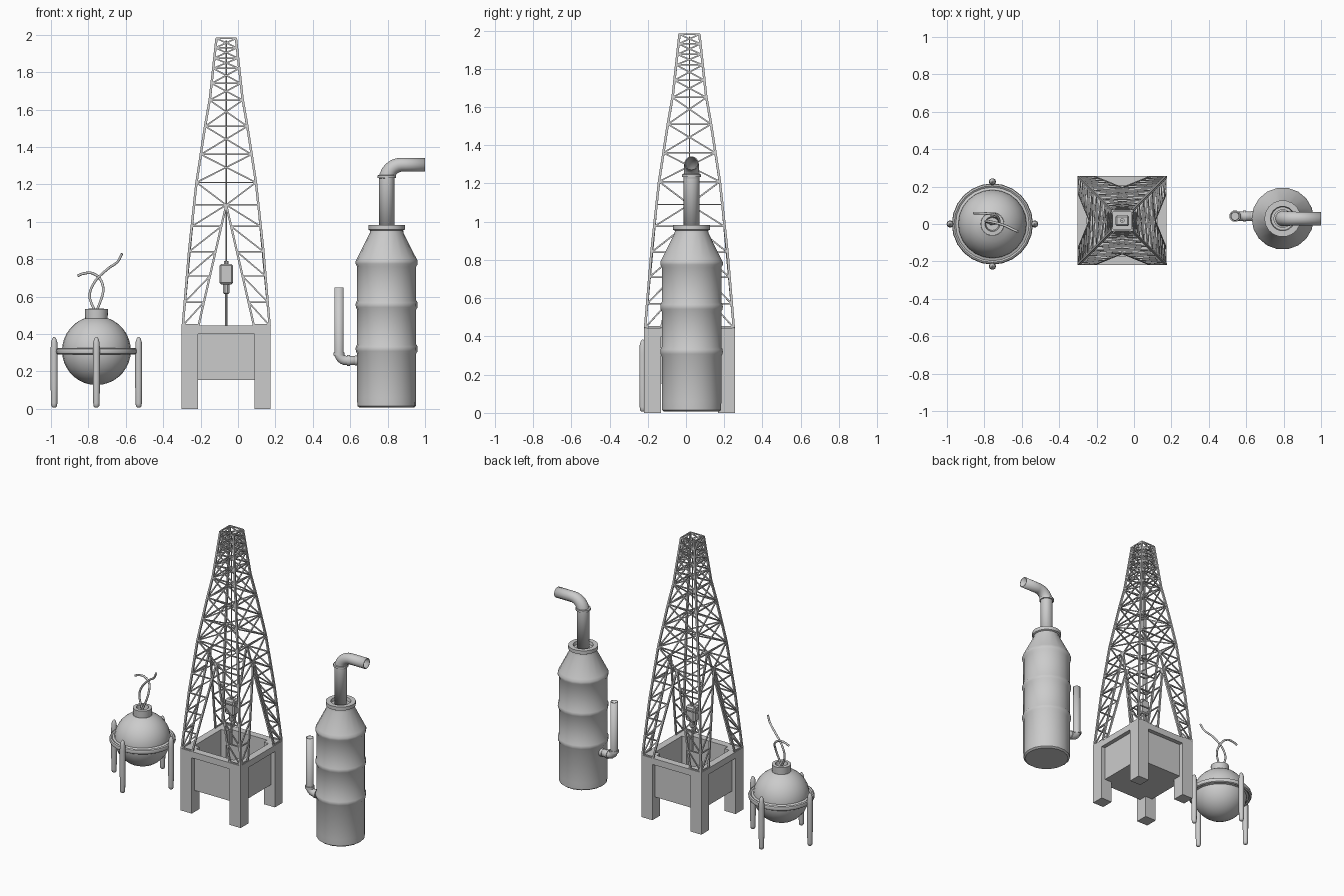
import bpy, bmesh, math
from mathutils import Vector

if "Cube" in bpy.data.objects:
    bpy.data.objects.remove(bpy.data.objects["Cube"])

def finish(name, bm, smooth=None):
    bmesh.ops.recalc_face_normals(bm, faces=bm.faces)
    me = bpy.data.meshes.new(name)
    bm.to_mesh(me)
    bm.free()
    ob = bpy.data.objects.new(name, me)
    bpy.context.collection.objects.link(ob)
    if smooth:
        bpy.ops.object.select_all(action='DESELECT')
        ob.select_set(True)
        bpy.context.view_layer.objects.active = ob
        bpy.ops.object.shade_smooth_by_angle(angle=math.radians(smooth))
    return ob

def box(bm, x0, x1, y0, y1, z0, z1):
    vs = bmesh.ops.create_cube(bm, size=1)["verts"]
    for v in vs:
        v.co = Vector((x1 if v.co.x > 0 else x0, y1 if v.co.y > 0 else y0, z1 if v.co.z > 0 else z0))

def tube(bm, pts, r, n=6, cap=True):
    """Sweep an n-sided ring along points; r is a number or one radius per point."""
    pts = [Vector(p) for p in pts]
    rs = r if isinstance(r, (list, tuple)) else [r] * len(pts)
    up, rings = None, []
    for i, p in enumerate(pts):
        a, b = pts[max(i - 1, 0)], pts[min(i + 1, len(pts) - 1)]
        t = (b - a).normalized() if (b - a).length > 1e-6 else Vector((0, 0, 1))
        if up is None:
            up = Vector((0, 1, 0)) if abs(t.y) < 0.8 else Vector((1, 0, 0))
        u = (up - t * up.dot(t)).normalized()
        w, up = t.cross(u), u
        rings.append([bm.verts.new(p + rs[i] * (u * math.cos(k) + w * math.sin(k)))
                      for k in (2 * math.pi * (j + .5) / n for j in range(n))])
    for A, B in zip(rings, rings[1:]):
        for j in range(n):
            bm.faces.new((A[j], A[(j + 1) % n], B[(j + 1) % n], B[j]))
    if cap:
        bm.faces.new(rings[0])
        bm.faces.new(rings[-1])

def lathe(name, prof, cx, cy, n, smooth=35):
    """Revolve (radius, z) points; closes poles where the radius is zero."""
    bm = bmesh.new()
    vs = [bm.verts.new((cx + r, cy, z)) for r, z in prof]
    es = [bm.edges.new(e) for e in zip(vs, vs[1:])]
    bmesh.ops.spin(bm, geom=vs + es, cent=(cx, cy, 0), axis=(0, 0, 1),
                   angle=2 * math.pi, steps=n, use_merge=True)
    bmesh.ops.remove_doubles(bm, verts=bm.verts, dist=1e-5)
    return finish(name, bm, smooth)

def arc(cx, cz, r, a0, a1, y, n=6):
    return [(cx + r * math.cos(a), y, cz + r * math.sin(a))
            for a in (math.radians(a0 + (a1 - a0) * i / n) for i in range(n + 1))]

def curve_pts(P, n=8):
    """Catmull-Rom through control points."""
    P = [Vector(p) for p in P]
    Q = [2 * P[0] - P[1]] + P + [2 * P[-1] - P[-2]]
    out = []
    for i in range(1, len(Q) - 2):
        a, b, c, d = Q[i - 1:i + 3]
        for k in range(n):
            t = k / n
            out.append(.5 * (2 * b + (c - a) * t + (2 * a - 5 * b + 4 * c - d) * t * t
                             + (3 * b - a - 3 * c + d) * t ** 3))
    return out + [P[-1]]

# ---- Derrick base: corner posts, top rim, recessed open tray ----
DX, DY, H = -0.063, 0.018, 0.238
bm = bmesh.new()
L = 0.088
for sx in (-1, 1):
    for sy in (-1, 1):
        xs = sorted((DX + sx * H, DX + sx * (H - L)))
        ys = sorted((DY + sy * H, DY + sy * (H - L)))
        box(bm, *xs, *ys, 0, 0.445)
i = H - L
for s in (-1, 1):
    a, b = sorted((s * H, s * (H - 0.05)))
    box(bm, DX - i, DX + i, DY + a, DY + b, 0.40, 0.445)
    box(bm, DX + a, DX + b, DY - i, DY + i, 0.40, 0.445)
    a, b = sorted((s * (H - 0.03), s * (H - 0.05)))
    box(bm, DX - i, DX + i, DY + a, DY + b, 0.155, 0.40)
    box(bm, DX + a, DX + b, DY - i, DY + i, 0.155, 0.40)
f = H - 0.04
box(bm, DX - f, DX + f, DY - f, DY + f, 0.155, 0.172)
finish("derrick_base", bm)

# ---- Derrick lattice: four identical faces ----
WZ = [(0.445, 0.232), (0.84, 0.199), (1.21, 0.159), (1.51, 0.113), (1.66, 0.087), (1.98, 0.052)]
def width(z):
    for (z0, w0), (z1, w1) in zip(WZ, WZ[1:]):
        if z <= z1 + 1e-6:
            return w0 + (w1 - w0) * (z - z0) / (z1 - z0)
APEX = 1.09
low = [0.445, 0.57, 0.71, 0.84, 0.975, APEX]
high = [1.21, 1.36, 1.51, 1.65, 1.74, 1.82, 1.875, 1.93, 1.98]
bm = bmesh.new()
for q in range(4):
    c, s = round(math.cos(q * math.pi / 2)), round(math.sin(q * math.pi / 2))
    def P(u, z):
        x, y = u * width(z), -width(z)
        return (DX + c * x - s * y, DY + s * x + c * y, z)
    def bar(u0, z0, u1, z1, r=0.0055):
        tube(bm, [P(u0, z0), P(u1, z1)], r, 4)
    def inner(z):
        return 0.148 * (APEX - z) / (APEX - 0.445) / width(z)
    # corner chord
    tube(bm, [P(-1, z) for z, _ in WZ], 0.009, 4)
    # lower half: inverted V with zigzag webs
    for m in (-1, 1):
        bar(m * inner(0.445), 0.445, 0, APEX, 0.008)
        for z0, z1 in zip(low, low[1:]):
            bar(m, z0, m * inner(z1), z1)
            bar(m, z1, m * inner(z1), z1)
        bar(m, 0.45, m * inner(0.45), 0.45)
        bar(0, APEX, m, 1.21)
    # upper half: crossed panels
    for z in high:
        bar(-1, z, 1, z)
    for z0, z1 in zip(high, high[1:]):
        bar(-1, z0, 1, z1)
        bar(1, z0, -1, z1)
finish("derrick_lattice", bm)

# ---- Hoist: cable, travelling block and drill rod ----
bm = bmesh.new()
tube(bm, [(DX, DY, 0.77), (DX, DY, 1.97)], 0.004, 6)
tube(bm, [(DX, DY, 0.445), (DX, DY, 0.63)], 0.007, 8)
finish("hoist_cable_and_rod", bm, 40)
bm = bmesh.new()
box(bm, DX - .037, DX + .037, DY - .03, DY + .03, 0.665, 0.775)
bmesh.ops.bevel(bm, geom=bm.edges[:], offset=0.01, segments=1, affect='EDGES')
tube(bm, [(DX, DY, 0.615), (DX, DY, 0.62), (DX, DY, 0.67)], [.012, .018, .018], 8)
tube(bm, [(DX, DY, 0.77), (DX, DY, 0.79)], 0.012, 8)
finish("travelling_block", bm)

# ---- Tall tank ----
TX, TY = 0.795, 0.029
prof = [(0, .006), (.145, .006), (.157, .015), (.158, .06)]
for z in (.32, .555):
    prof += [(.158, z - .025), (.165, z - .012), (.166, z), (.165, z + .012), (.158, z + .025)]
prof += [(.158, .76), (.166, .775), (.166, .79), (.158, .805), (.09, .94), (.088, .953),
         (.098, .958), (.098, .983), (.066, .983), (.062, .962), (0, .962)]
lathe("tall_tank", prof, TX, TY, 18)

def pipe(name, path, r, n, t=0.006):
    bm = bmesh.new()
    tube(bm, path, r, n, cap=False)
    ob = finish(name, bm, 45)
    m = ob.modifiers.new("wall", 'SOLIDIFY')
    m.thickness, m.offset = t, -1
    return ob

# outlet chimney pipe bending to the right
path = [(TX, TY, .955), (TX, TY, 1.225)] + arc(TX + .08, 1.225, .08, 180, 90, TY) + [(1.0, TY, 1.305)]
pipe("outlet_pipe", path, [.042] * 4 + [.041, .04, .039, .038, .037, .037], 14)
lathe("outlet_collar", [(.038, 1.232), (.05, 1.234), (.05, 1.248), (.038, 1.25)], TX, TY, 14)

# side pipe rising on the left
SX, SY = 0.54, 0.042
path = [(0.66, SY, .258), (0.585, SY, .258)] + arc(SX + .04, .298, .04, 270, 180, SY) + [(SX, SY, .648)]
pipe("side_pipe", path, .026, 12)
bm = bmesh.new()
tube(bm, [(SX, SY, .285), (SX, SY, .302)], .031, 12)
tube(bm, [(.583, SY, .258), (.598, SY, .258)], .031, 12)
tube(bm, [(.625, SY, .258), (.66, SY, .258)], .028, 12)
finish("side_pipe_collars", bm, 40)

# ---- Spherical tank on four posts ----
BX, BY, BZ, R = -0.757, 0.0, 0.311, 0.184
prof = [(R * math.sin(a), BZ - R * math.cos(a)) for a in (math.pi * k / 18 for k in range(17))]
prof += [(.06, .483), (.062, .533), (.04, .535), (.034, .50), (0, .50)]
lathe("sphere_tank", prof, BX, BY, 24)
ring = [(.205 + .012 * math.cos(a), BZ - .003 + .018 * math.sin(a))
        for a in (2 * math.pi * k / 8 for k in range(9))]
lathe("support_ring", [(.178, BZ - .02)] + [p for p in ring[5:]] + ring[1:4] + [(.178, BZ + .016)], BX, BY, 24)
bm = bmesh.new()
for q in range(4):
    x = BX + .226 * round(math.cos(q * math.pi / 2))
    y = BY + .226 * round(math.sin(q * math.pi / 2))
    tube(bm, [(x, y, z) for z in (.008, .014, .03, .15, .31, .355, .375, .385)],
         [.009, .015, .017, .019, .019, .017, .011, .003], 10)
finish("support_posts", bm, 50)

# ---- Two twisted cables out of the neck ----
for name, pts in (
    ("cable_right", [(-.755, .0, .50), (-.793, .015, .60), (-.765, .012, .68), (-.70, -.005, .745),
                     (-.645, -.03, .785), (-.62, -.042, .83)]),
    ("cable_left", [(-.765, .0, .50), (-.722, .01, .62), (-.735, .045, .69), (-.78, .055, .725),
                    (-.83, .058, .722), (-.858, .058, .71)])):
    bm = bmesh.new()
    tube(bm, curve_pts(pts), .007, 8)
    finish(name, bm, 50)
